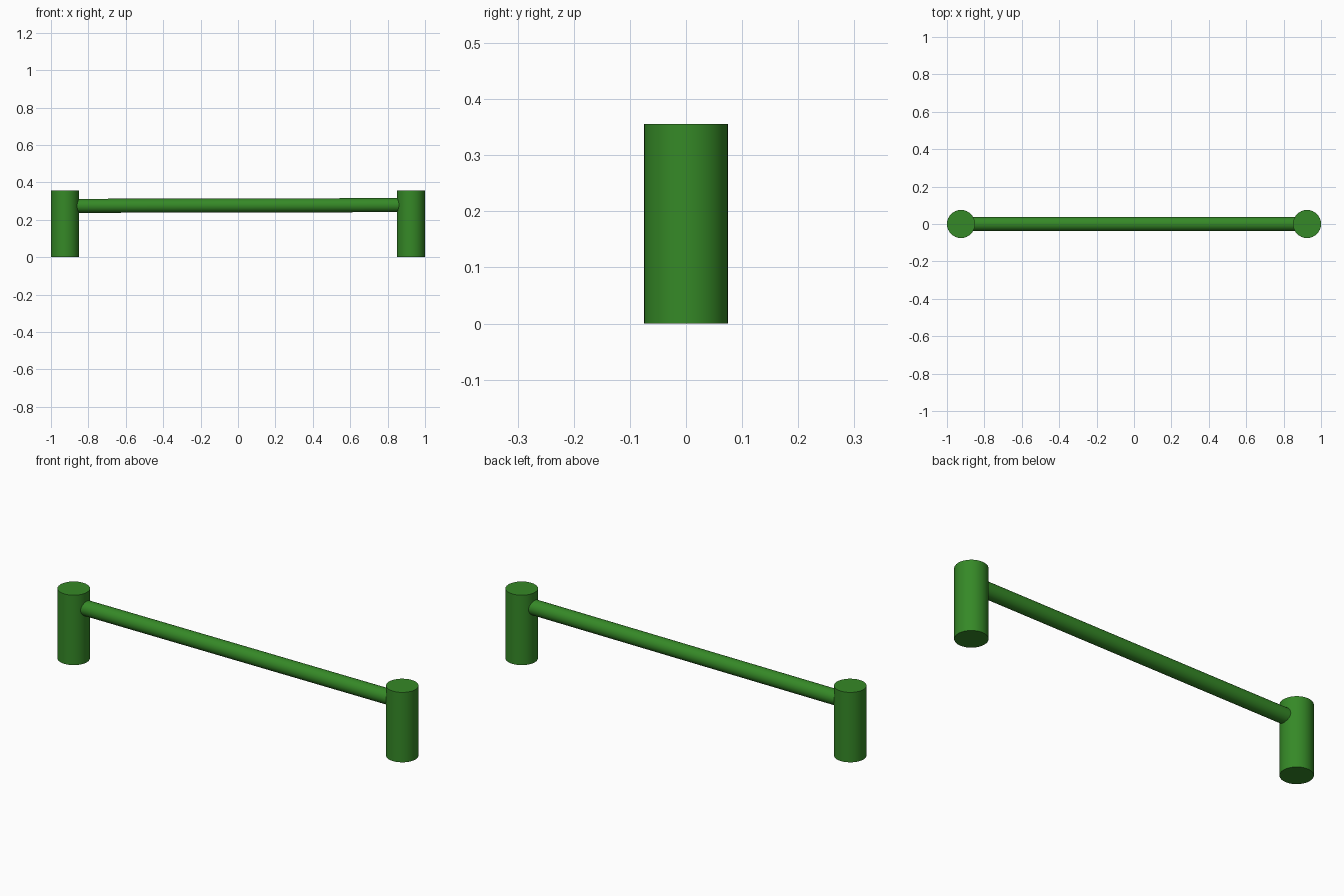
import bpy
import math
from mathutils import Vector

if "Cube" in bpy.data.objects:
    bpy.data.objects.remove(bpy.data.objects["Cube"])

green = bpy.data.materials.new("green_paint")
green.diffuse_color = (0.036, 0.25, 0.02, 1)
green.use_nodes = True
green.node_tree.nodes["Principled BSDF"].inputs["Base Color"].default_value = green.diffuse_color


def rod(name, start, end, radius, sides=32):
    """Capped cylinder running between two points."""
    start, end = Vector(start), Vector(end)
    axis = end - start
    bpy.ops.mesh.primitive_cylinder_add(
        vertices=sides, radius=radius, depth=axis.length,
        location=(start + end) / 2,
        rotation=axis.to_track_quat('Z', 'Y').to_euler())
    obj = bpy.context.object
    obj.name = name
    obj.data.materials.append(green)
    bpy.ops.object.shade_smooth_by_angle(angle=math.radians(30))
    return obj


POST_X, POST_R, POST_H = 0.925, 0.075, 0.356

# Upright posts
for side, x in (("left", -POST_X), ("right", POST_X)):
    rod(f"{side}_post", (x, 0, 0), (x, 0, POST_H), POST_R)

# Cross rail, rising very slightly to the right, seated inside the posts
rod("cross_rail", (-POST_X, 0, 0.2745), (POST_X, 0, 0.2785), 0.0375)
